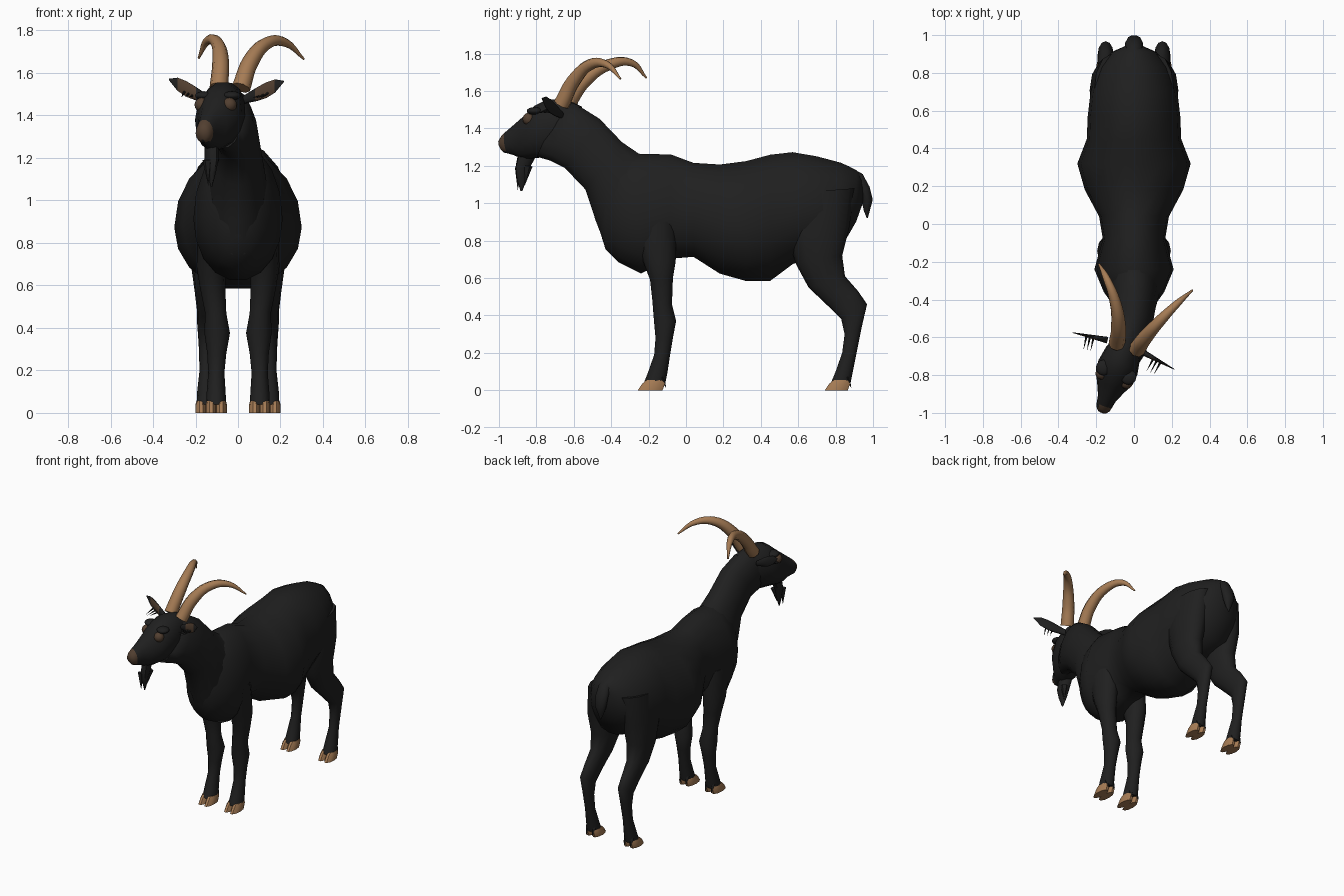
import bpy, bmesh, math
from mathutils import Vector

cube = bpy.data.objects.get("Cube")
if cube:
    bpy.data.objects.remove(cube)


def material(name, rgb):
    m = bpy.data.materials.new(name)
    m.use_nodes = True
    m.diffuse_color = (*rgb, 1)
    m.node_tree.nodes["Principled BSDF"].inputs["Base Color"].default_value = (*rgb, 1)
    return m


COAT = material("black coat", (0.014, 0.014, 0.014))
HORN = material("tan horn", (0.38, 0.20, 0.09))
SKIN = material("dark brown skin", (0.085, 0.05, 0.03))
X = Vector((1, 0, 0))


def finish(obj, angle=60):
    bpy.ops.object.select_all(action="DESELECT")
    obj.select_set(True)
    bpy.context.view_layer.objects.active = obj
    bpy.ops.object.shade_smooth_by_angle(angle=math.radians(angle))
    return obj


def loft(name, rings, mats, side=X, n=14, rule=None, angle=60):
    """Skin ellipses, each given as (upper point, lower point, half width, bias)."""
    bm = bmesh.new()
    loops = []
    for top, bot, w, bias in rings:
        top, bot = Vector(top), Vector(bot)
        mid = bot.lerp(top, bias)
        loop = []
        for i in range(n):
            a = math.tau * i / n
            s = math.sin(a)
            reach = (top - mid) * s if s > 0 else (mid - bot) * s
            loop.append(bm.verts.new(mid + reach + side * w * math.cos(a)))
        loops.append(loop)
    for a, b in zip(loops, loops[1:]):
        for i in range(n):
            j = (i + 1) % n
            bm.faces.new((a[i], a[j], b[j], b[i]))
    bm.faces.new(loops[0])
    bm.faces.new(loops[-1])
    bmesh.ops.recalc_face_normals(bm, faces=bm.faces)
    if rule:
        for f in bm.faces:
            f.material_index = int(rule(f))
    me = bpy.data.meshes.new(name)
    bm.to_mesh(me)
    bm.free()
    for m in mats:
        me.materials.append(m)
    obj = bpy.data.objects.new(name, me)
    bpy.context.collection.objects.link(obj)
    return finish(obj, angle)


def spike(name, base, tip, r, mat):
    """Small tuft of hair from base to tip."""
    d = Vector(tip) - Vector(base)
    bpy.ops.mesh.primitive_cone_add(vertices=5, radius1=r, radius2=0, depth=d.length,
                                    location=Vector(base) + d / 2,
                                    rotation=d.to_track_quat("Z", "Y").to_euler())
    obj = bpy.context.object
    obj.name = name
    obj.data.materials.append(mat)
    return finish(obj)


# Torso: y, top, bottom, half width
torso = [(.945, 1.15, 1.0, .04), (.91, 1.18, .9, .12), (.83, 1.22, .76, .19),
         (.7, 1.255, .72, .23), (.57, 1.278, .67, .245), (.45, 1.265, .58, .25),
         (.32, 1.23, .58, .3), (.18, 1.212, .62, .26), (.04, 1.22, .71, .185),
         (-.08, 1.265, .7, .165), (-.24, 1.27, .62, .21), (-.36, 1.25, .68, .16),
         (-.43, 1.18, .75, .11), (-.47, 1.08, .88, .05)]
loft("torso", [((0, y, t), (0, y, b), w, .45) for y, t, b, w in torso], [COAT], n=18)

# Neck: nape y z, throat y z, x, half width
neck = [(-.1, 1.25, -.425, .74, 0, .14), (-.25, 1.27, -.485, .9, 0, .135),
        (-.34, 1.33, -.54, 1.07, 0, .115), (-.46, 1.455, -.65, 1.185, -.01, .105),
        (-.58, 1.53, -.73, 1.225, -.035, .105), (-.66, 1.55, -.8, 1.245, -.065, .085)]
loft("neck", [((x, a, b), (x, c, d), w, .5) for a, b, c, d, x, w in neck], [COAT])

# Head, turned toward the right
SIDE = Vector((.935, -.353, 0))


def head_x(y):
    return -.035 + .36 * (y + .62)


head = [(-.56, 1.52, -.68, 1.27, .06), (-.64, 1.555, -.72, 1.24, .095),
        (-.73, 1.56, -.79, 1.24, .11), (-.80, 1.525, -.83, 1.235, .104),
        (-.86, 1.47, -.875, 1.235, .076), (-.93, 1.41, -.915, 1.255, .05),
        (-.965, 1.38, -.95, 1.265, .043), (-.985, 1.36, -.972, 1.27, .038),
        (-1.0, 1.335, -.985, 1.285, .025)]
loft("head", [((head_x(a), a, b), (head_x(c), c, d), w, .5) for a, b, c, d, w in head],
     [COAT, SKIN], SIDE,
     rule=lambda f: f.calc_center_median().y < -.966 and f.calc_center_median().z > 1.28)

# Eyes and brows
for s, label in ((1, "left"), (-1, "right")):
    for part, mat, y, z, off, r, squash in (("eye", SKIN, -.815, 1.45, .07, .034, 1),
                                            ("brow", COAT, -.785, 1.493, .07, .042, .5)):
        spot = Vector((head_x(y), y, z)) + SIDE * off * s
        bpy.ops.mesh.primitive_uv_sphere_add(segments=12, ring_count=8, radius=r, location=spot)
        ob = bpy.context.object
        ob.name = f"{label}_{part}"
        ob.scale.z = squash
        ob.data.materials.append(mat)
        finish(ob)

# Horns: swept back and outward, tapering to the tip
horns = {
    "left_horn": [(.015, -.665, 1.53), (.06, -.6, 1.655), (.14, -.51, 1.742),
                  (.225, -.425, 1.742), (.31, -.35, 1.665)],
    "right_horn": [(-.09, -.635, 1.53), (-.082, -.54, 1.66), (-.1, -.41, 1.742),
                   (-.145, -.29, 1.75), (-.185, -.212, 1.67)],
}
for name, pts in horns.items():
    cu = bpy.data.curves.new(name, "CURVE")
    cu.dimensions = "3D"
    cu.bevel_depth = 1
    cu.bevel_resolution = 2
    cu.resolution_u = 5
    cu.use_fill_caps = True
    sp = cu.splines.new("BEZIER")
    sp.bezier_points.add(len(pts) - 1)
    for p, co, r in zip(sp.bezier_points, pts, (.044, .039, .03, .02, .005)):
        p.co, p.radius = co, r
        p.handle_left_type = p.handle_right_type = "AUTO"
    cu.materials.append(HORN)
    ob = bpy.data.objects.new(name, cu)
    bpy.context.collection.objects.link(ob)
    bpy.ops.object.select_all(action="DESELECT")
    ob.select_set(True)
    bpy.context.view_layer.objects.active = ob
    bpy.ops.object.convert(target="MESH")
    finish(bpy.context.object)

# Ears: flat leaves with a bare inner side and a fringe
UP = Vector((0, 0, 1))
for label, root, tip in (("left", (.03, -.67, 1.475), (.215, -.77, 1.56)),
                         ("right", (-.14, -.615, 1.475), (-.325, -.575, 1.57))):
    root, tip = Vector(root), Vector(tip)
    flat = (tip - root).cross(UP).normalized()
    if flat.y > 0:
        flat.negate()
    rings = []
    for t, up, down in ((0, .02, .02), (.3, .03, .035), (.55, .035, .042),
                        (.78, .03, .035), (1, .003, .004)):
        c = root.lerp(tip, t)
        rings.append((c + UP * up, c - UP * down, .016 * (1.1 - t), .5))
    start, end = root.lerp(tip, .3).x, root.lerp(tip, .7).x
    loft(f"{label}_ear", rings, [COAT, SKIN], flat, n=10,
         rule=lambda f: f.normal.dot(flat) > .6
         and min(start, end) < f.calc_center_median().x < max(start, end))
    for k in range(3):
        base = root.lerp(tip, .4 + .1 * k) - UP * .02
        spike(f"{label}_ear_fringe_{k + 1}", base, base + flat * .08 - UP * (.005 + .012 * k),
              .007, COAT)

# Beard: front y, back y, z, half width
beard = [(-.9, -.8, 1.255, .035), (-.912, -.835, 1.19, .036),
         (-.905, -.85, 1.13, .022), (-.885, -.875, 1.065, .004)]
loft("beard", [((-.125, a, z), (-.125, b, z), w, .5) for a, b, z, w in beard], [COAT], SIDE, n=8)
spike("beard_front_lock", (-.145, -.895, 1.19), (-.14, -.9, 1.07), .022, COAT)
spike("beard_back_lock", (-.11, -.845, 1.2), (-.12, -.86, 1.1), .025, COAT)

# Tail: outer y z, inner y z, half width
tail = [(.87, 1.2, .86, 1.12, .035), (.945, 1.158, .91, 1.1, .045), (.982, 1.09, .935, 1.05, .048),
        (1.0, 1.02, .94, 1.0, .04), (.985, .965, .95, .96, .022), (.972, .92, .966, .92, .004)]
loft("tail", [((0, a, b), (0, c, d), w, .5) for a, b, c, d, w in tail], [COAT], n=10)

# Legs: front y z, back y z, x, half width
legs = {
    "front": [(-.32, .9, -.05, .9, .11, .075), (-.23, .69, -.055, .69, .125, .07),
              (-.192, .59, -.07, .6, .12, .06), (-.18, .48, -.075, .46, .105, .05),
              (-.172, .38, -.053, .37, .098, .06), (-.163, .28, -.07, .28, .1, .045),
              (-.17, .19, -.085, .19, .102, .038), (-.205, .09, -.1, .09, .103, .045),
              (-.225, .04, -.11, .04, .102, .047)],
    "hind": [(.52, 1.05, .9, 1.08, .12, .09), (.54, .84, .875, .88, .14, .095),
             (.585, .68, .835, .72, .14, .082), (.655, .55, .85, .61, .145, .06),
             (.76, .45, .92, .53, .148, .046), (.83, .38, .968, .46, .15, .042),
             (.848, .3, .94, .34, .15, .035), (.835, .2, .912, .2, .15, .031),
             (.8, .1, .892, .1, .15, .042), (.775, .04, .88, .04, .15, .045)],
}
for s, label in ((1, "left"), (-1, "right")):
    for kind, rows in legs.items():
        name = f"{label}_{kind}"
        loft(f"{name}_leg", [((s * x, a, b), (s * x, c, d), w, .5)
                             for a, b, c, d, x, w in rows], [COAT], n=12)
        front, _, back, _, x, _ = rows[-1]
        # Cloven hoof
        for k in (-1, 1):
            cx = s * x + k * .024
            loft(f"{name}_{'inner' if k * s < 0 else 'outer'}_hoof",
                 [((cx, front + .012, .055), (cx, back - .012, .055), .022, .5),
                  ((cx, front - .012, .035), (cx, back, .035), .027, .5),
                  ((cx, front - .036, 0), (cx, back - .012, 0), .027, .5)], [HORN], n=10, angle=40)
            spike(f"{name}_dewclaw_{k + 2}", (cx, back - .02, .07), (cx, back + .004, .012),
                  .016, COAT)
